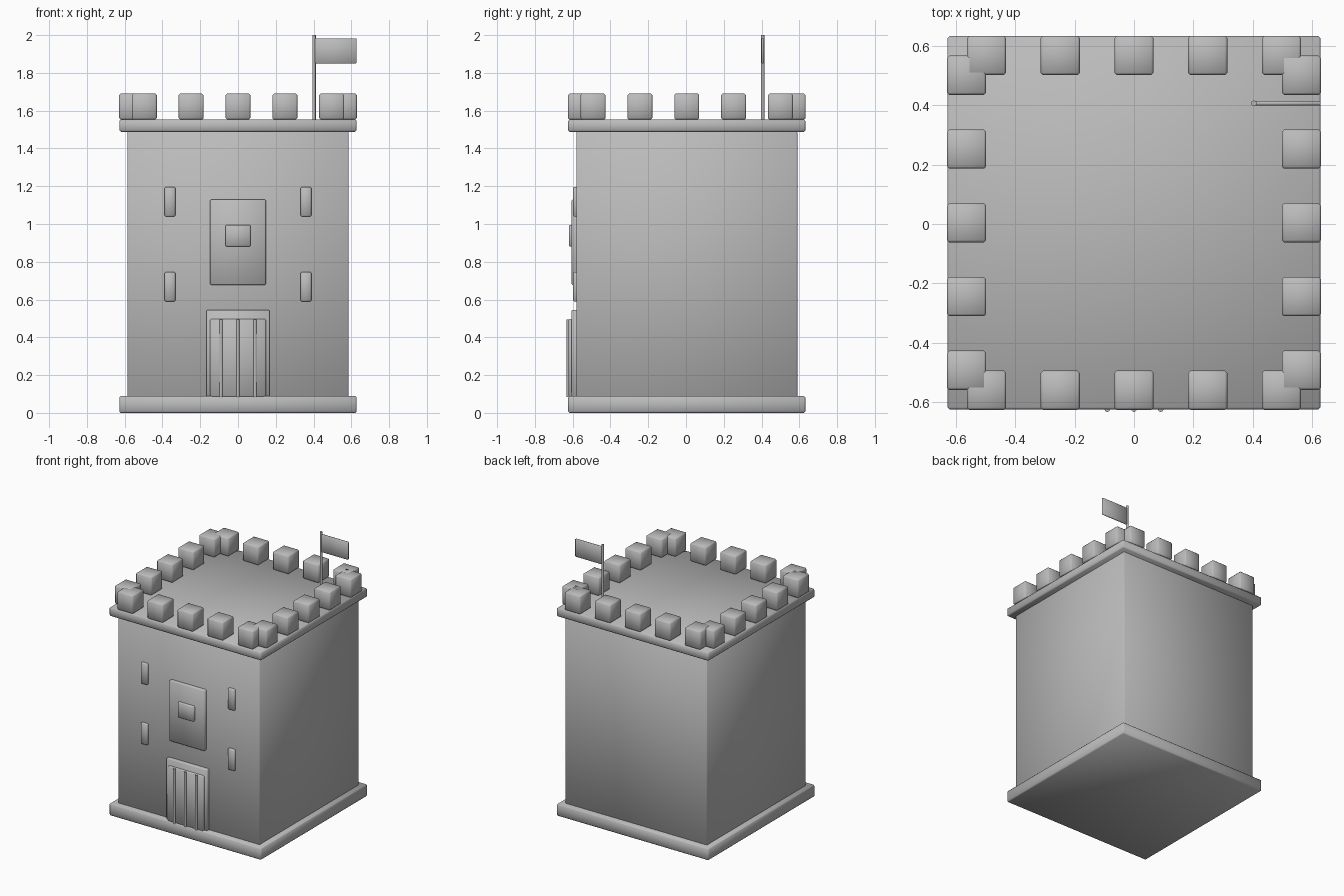
import bpy
import bmesh

cube = bpy.data.objects.get("Cube")
if cube:
    bpy.data.objects.remove(cube, do_unlink=True)

stone = bpy.data.materials.new("grey stone")
stone.use_nodes = True
GREY = (0.5, 0.5, 0.5, 1)
stone.diffuse_color = GREY
stone.node_tree.nodes["Principled BSDF"].inputs["Base Color"].default_value = GREY

Y0 = 0.004  # centre line of the tower, front to back


def finish(name, bm, bevel=0):
    """Turn a bmesh into a smooth object with softened edges."""
    mesh = bpy.data.meshes.new(name)
    bm.to_mesh(mesh)
    bm.free()
    mesh.materials.append(stone)
    mesh.shade_smooth()
    obj = bpy.data.objects.new(name, mesh)
    bpy.context.collection.objects.link(obj)
    if bevel:
        mod = obj.modifiers.new("soft edges", 'BEVEL')
        mod.width = bevel
        mod.segments = 1
    return obj


def box(name, x, y, z, bevel=0.006):
    """Box from (min, max) ranges along each axis."""
    bm = bmesh.new()
    bmesh.ops.create_cube(bm, size=1)
    for v in bm.verts:
        for i, (lo, hi) in enumerate((x, y, z)):
            v.co[i] = hi if v.co[i] > 0 else lo
    return finish(name, bm, bevel)


def slab(name, half, z, bevel):
    return box(name, (-half, half), (Y0 - half, Y0 + half), z, bevel)


def rod(name, x, y, z, radius):
    bm = bmesh.new()
    bmesh.ops.create_cone(bm, cap_ends=True, segments=16, radius1=radius,
                          radius2=radius, depth=z[1] - z[0])
    bmesh.ops.translate(bm, verts=bm.verts, vec=(x, y, sum(z) / 2))
    finish(name, bm)
    bpy.context.view_layer.objects.active = bpy.data.objects[name]
    bpy.data.objects[name].select_set(True)
    bpy.ops.object.shade_smooth_by_angle()
    bpy.data.objects[name].select_set(False)


# Tower: plinth, walls and parapet floor
slab("plinth", 0.628, (0, 0.09), 0.008)
slab("walls", 0.585, (0.08, 1.49), 0.005)
slab("parapet", 0.628, (1.488, 1.553), 0.008)

# Battlements: five blocks along each side
H = 0.066
for i in range(-2, 3):
    t = i * 0.248
    for side, sign in (("right", -1), ("left", 1)):
        c = sign * 0.563
        box(f"battlement_{side}_{i + 3}", (c - H, c + H),
            (Y0 + t - H, Y0 + t + H), (1.553, 1.69), 0.008)
    for side, sign in (("front", -1), ("back", 1)):
        c = Y0 + sign * 0.563
        box(f"battlement_{side}_{i + 3}", (t - H, t + H),
            (c - H, c + H), (1.553, 1.69), 0.008)

# Slit windows in the front wall
for side, sign in (("right", -1), ("left", 1)):
    for level, z in (("lower", 0.668), ("upper", 1.118)):
        c = sign * 0.36
        box(f"slit_{level}_{side}", (c - 0.028, c + 0.028),
            (-0.598, -0.55), (z - 0.079, z + 0.079))

# Wall banner with its raised emblem block
box("banner", (-0.147, 0.147), (-0.605, -0.55), (0.677, 1.13))
box("emblem", (-0.067, 0.067), (-0.62, -0.56), (0.88, 0.995))

# Gate: surround, door and bars
box("gate_surround", (-0.168, 0.168), (-0.607, -0.55), (0.085, 0.545))
box("gate_door", (-0.147, 0.147), (-0.621, -0.56), (0.085, 0.497))
for i in (-1, 0, 1):
    rod(f"gate_bar_{i + 2}", i * 0.09, -0.623, (0.085, 0.495), 0.009)

# Flag on its pole
rod("flag_pole", 0.403, 0.406, (1.545, 2.0), 0.009)
box("flag", (0.403, 0.628), (0.399, 0.413), (1.85, 1.983), 0.004)
